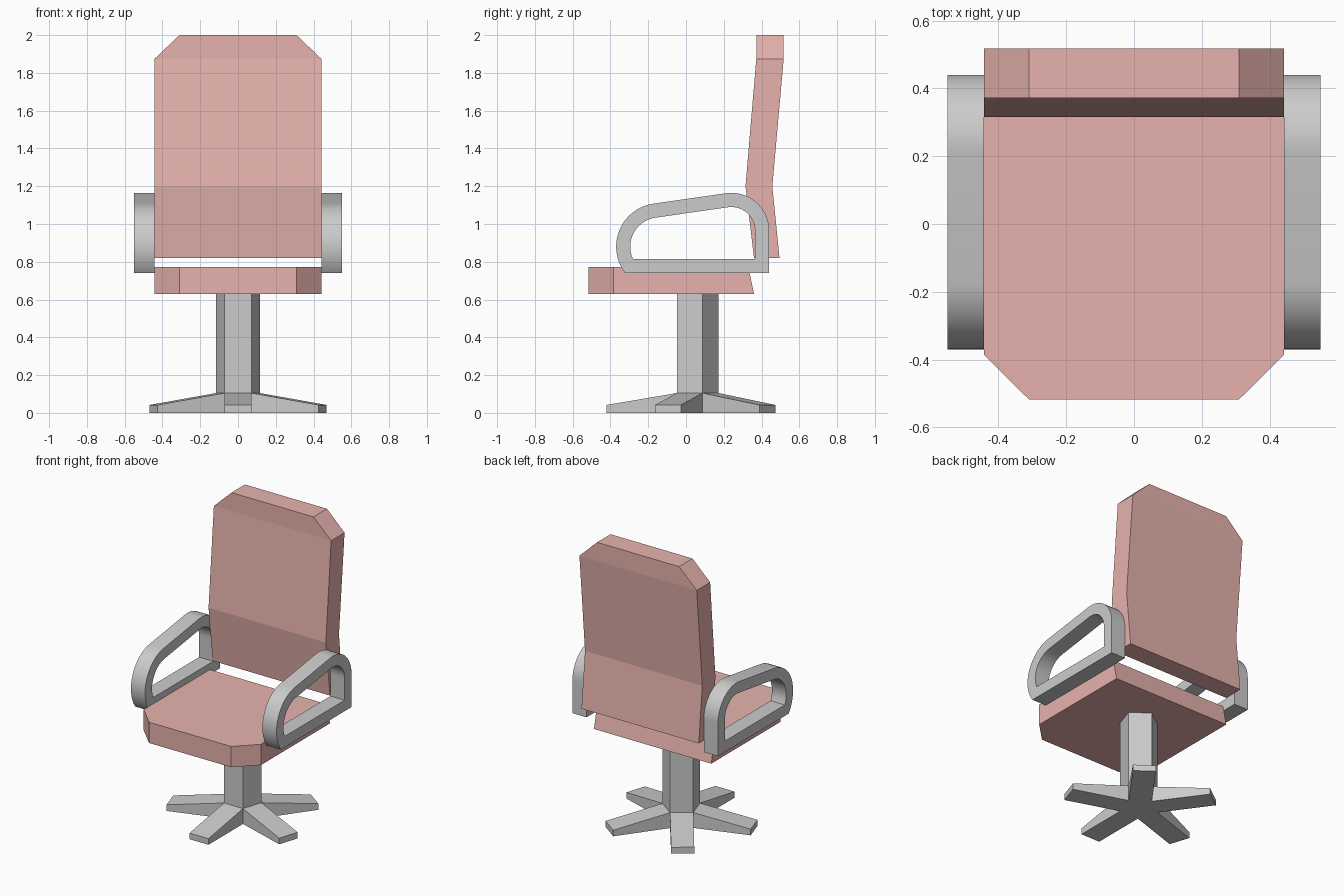
import bpy, bmesh
from math import sin, cos, asin, pi, radians
from mathutils import Vector

if "Cube" in bpy.data.objects:
    bpy.data.objects.remove(bpy.data.objects["Cube"])


def finish(bm, name, mat=None):
    bmesh.ops.recalc_face_normals(bm, faces=bm.faces[:])
    me = bpy.data.meshes.new(name)
    bm.to_mesh(me)
    bm.free()
    ob = bpy.data.objects.new(name, me)
    bpy.context.collection.objects.link(ob)
    if mat:
        me.materials.append(mat)
    return ob


def loft(name, sections, mat):
    """Each section: half width, then two (y, z) points."""
    bm = bmesh.new()
    rings = []
    for w, a, b in sections:
        rings.append([bm.verts.new(p) for p in
                      ((-w, *a), (w, *a), (w, *b), (-w, *b))])
    for r, s in zip(rings, rings[1:]):
        for i in range(4):
            j = (i + 1) % 4
            bm.faces.new((r[i], r[j], s[j], s[i]))
    bm.faces.new(rings[0])
    bm.faces.new(rings[-1])
    return finish(bm, name, mat)


pink = bpy.data.materials.new("upholstery")
pink.diffuse_color = (0.8, 0.45, 0.42, 1)
pink.use_nodes = True
pink.node_tree.nodes["Principled BSDF"].inputs["Base Color"].default_value = pink.diffuse_color

# Seat cushion with cut front corners and slanted rear edge
loft("seat", [(0.31, (-0.517, 0.63), (-0.517, 0.772)),
              (0.443, (-0.385, 0.63), (-0.385, 0.772)),
              (0.443, (0.36, 0.63), (0.33, 0.772))], pink)

# Bent backrest with cut top corners
loft("backrest", [(0.443, (0.36, 0.82), (0.495, 0.82)),
                  (0.443, (0.315, 1.2), (0.457, 1.2)),
                  (0.443, (0.372, 1.873), (0.517, 1.873)),
                  (0.31, (0.372, 2.0), (0.517, 2.0))], pink)


# Armrest loops: outer and inner outlines in the side plane
def arc(cy, cz, r, a0, a1, n=16):
    return [(cy + r * cos(a0 + (a1 - a0) * i / n),
             cz + r * sin(a0 + (a1 - a0) * i / n)) for i in range(n + 1)]


def outline(inset):
    base, tilt = 0.74 + inset, radians(98.3)
    r = 0.23 - inset
    end = pi + asin((0.88 - base) / r)
    return ([(0.44 - inset, base)]
            + arc(0.24, 0.965, 0.2 - inset, 0, tilt)
            + arc(-0.14, 0.88, r, tilt, end))


bm = bmesh.new()
outer, inner = [[bm.verts.new((0.443, y, z)) for y, z in outline(t)]
                for t in (0, 0.075)]
n = len(outer)
strip = [bm.faces.new((outer[i], outer[(i + 1) % n],
                       inner[(i + 1) % n], inner[i])) for i in range(n)]
ext = bmesh.ops.extrude_face_region(bm, geom=strip, use_keep_orig=True)
bmesh.ops.translate(bm, vec=(0.107, 0, 0),
                    verts=[v for v in ext["geom"] if isinstance(v, bmesh.types.BMVert)])
arms = finish(bm, "armrests")
arms.select_set(True)
bpy.context.view_layer.objects.active = arms
bpy.ops.object.shade_smooth_by_angle(angle=radians(30))
arms.modifiers.new("mirror", 'MIRROR')

# Five-sided column whose lower faces extend into five tapering feet
C, R, HUB, TOP = 0.05, 0.122, 0.105, 0.63
bm = bmesh.new()
levels = [[bm.verts.new((R * sin(k * 2 * pi / 5), C + R * cos(k * 2 * pi / 5), z))
           for k in range(5)] for z in (0, HUB, TOP)]
bm.faces.new(levels[0])
bm.faces.new(levels[2])
hub_faces = []
for lo, hi in zip(levels, levels[1:]):
    for i in range(5):
        j = (i + 1) % 5
        f = bm.faces.new((lo[i], lo[j], hi[j], hi[i]))
        if lo is levels[0]:
            hub_faces.append(f)
for f in bmesh.ops.extrude_discrete_faces(bm, faces=hub_faces)["faces"]:
    mid = f.calc_center_median()
    out = Vector((mid.x, mid.y - C, 0)).normalized() * 0.372
    for v in f.verts:
        v.co += out
        v.co.z = min(v.co.z, 0.042)
bmesh.ops.remove_doubles(bm, verts=bm.verts[:], dist=0.0005)
finish(bm, "pedestal_base")
